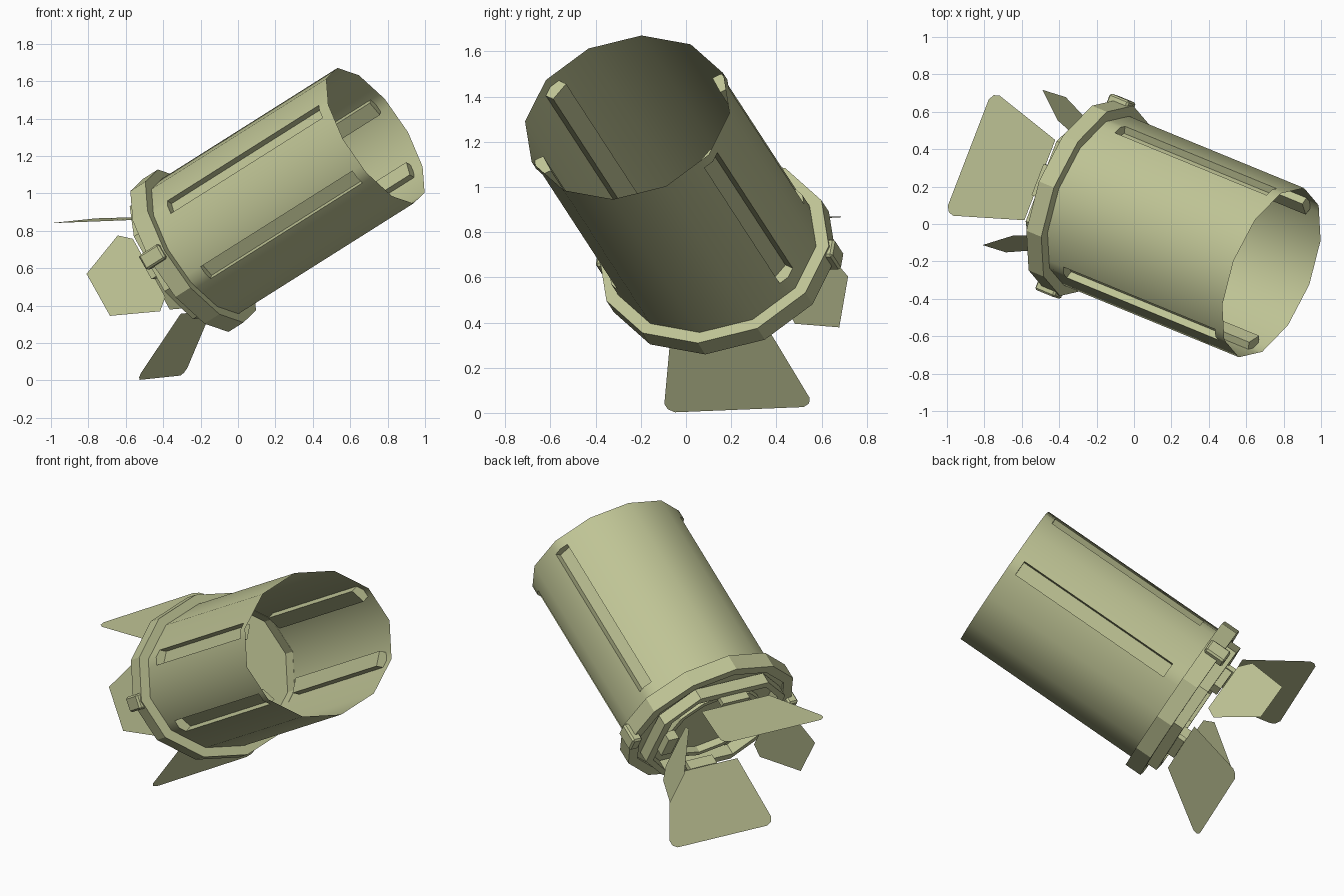
import bpy, bmesh, math
from mathutils import Vector, Matrix

if "Cube" in bpy.data.objects:
    bpy.data.objects.remove(bpy.data.objects["Cube"])

# Lamp frame: U sideways, V up across the barrel, A along the axis, origin at the open mouth
A = Vector((0.799, -0.328, 0.504)).normalized()
U = Vector((0.379, 0.925, 0)).normalized()
U = (U - A * U.dot(A)).normalized()
U = Matrix.Rotation(math.radians(2.5), 3, A) @ U     # slight roll about the axis
V = A.cross(U)
C = Vector((0.735, -0.26, 1.308))
FRAME = Matrix.Translation(C) @ Matrix((U, V, A)).transposed().to_4x4()
RU, RV, SIDES = 0.485, 0.42, 12

olive = bpy.data.materials.new("olive_paint")
olive.diffuse_color = (0.52, 0.55, 0.30, 1)
olive.use_nodes = True
olive.node_tree.nodes["Principled BSDF"].inputs["Base Color"].default_value = olive.diffuse_color


def finish(name, bm, smooth=False, fix_normals=True):
    if fix_normals:
        bmesh.ops.recalc_face_normals(bm, faces=bm.faces)
    bm.transform(FRAME)
    me = bpy.data.meshes.new(name)
    bm.to_mesh(me)
    bm.free()
    me.materials.append(olive)
    ob = bpy.data.objects.new(name, me)
    bpy.context.collection.objects.link(ob)
    if smooth:
        bpy.context.view_layer.objects.active = ob
        ob.select_set(True)
        bpy.ops.object.shade_smooth_by_angle(angle=math.radians(42))
        ob.select_set(False)
    return ob


def oval(ru, rv):
    return [Vector((ru * math.cos(math.tau * i / SIDES), rv * math.sin(math.tau * i / SIDES)))
            for i in range(SIDES)]


def octagon(hu, hv):
    return [Vector(p) for p in ((hu, -0.17), (hu, 0.17), (0.23, hv), (-0.23, hv),
                                (-hu, 0.17), (-hu, -0.17), (-0.23, -hv), (0.23, -hv))]


def ring(name, outer, inner, t0, t1):
    bm = bmesh.new()
    loops = [[bm.verts.new((p.x, p.y, t)) for p in pts]
             for pts, t in ((outer, t0), (outer, t1), (inner, t1), (inner, t0))]
    n = len(outer)
    for k in range(4):
        a, b = loops[k], loops[(k + 1) % 4]
        for i in range(n):
            j = (i + 1) % n
            bm.faces.new((a[i], a[j], b[j], b[i]))
    return finish(name, bm)


def block(name, centre, size, bevel=0.0):
    bm = bmesh.new()
    bmesh.ops.create_cube(bm, size=1, matrix=Matrix.Translation(centre) @ Matrix.Diagonal((*size, 1)))
    if bevel:
        bmesh.ops.bevel(bm, geom=bm.edges[:], offset=bevel, segments=1, affect='EDGES')
    return finish(name, bm)


# Barrel: open thin shell with four long pockets pressed into its corners
bm = bmesh.new()
levels = [-1.25, -1.075, -0.06, 0.0]
base = oval(RU, RV)
slots = (1, 5, 7, 11)
outline, slot_at = [], []
for i, p in enumerate(base):
    if i in slots:
        before = p + (base[i - 1] - p).normalized() * 0.047
        after = p + (base[(i + 1) % SIDES] - p).normalized() * 0.047
        slot_at.append(len(outline))
        outline += [before, p, after]
    else:
        outline.append(p)
n = len(outline)
rows = [[bm.verts.new((p.x, p.y, t)) for p in outline] for t in levels]
for k in range(3):
    for i in range(n):
        if k == 1 and (i in slot_at or i - 1 in slot_at):
            continue
        j = (i + 1) % n
        bm.faces.new((rows[k][i], rows[k][j], rows[k + 1][j], rows[k + 1][i]))
for s in slot_at:
    inward = -outline[s + 1].normalized() * 0.042
    low, high = rows[1][s:s + 3], rows[2][s:s + 3]
    deep = []
    for row in (low, high):
        deep.append([bm.verts.new(row[e].co + Vector((inward.x, inward.y, 0))) for e in (0, 2)])
    (a, b), (c, d) = deep
    bm.faces.new((a, b, d, c))
    bm.faces.new((low[0], a, c, high[0]))
    bm.faces.new((b, low[2], high[2], d))
    bm.faces.new((low[0], low[1], low[2], b, a))
    bm.faces.new((c, d, high[2], high[1], high[0]))
finish("barrel", bm, smooth=True, fix_normals=False)

# Collar around the lower end
ring("collar", oval(0.545, 0.474), oval(0.484, 0.419), -1.27, -1.17)

# Base plate closing the barrel
bm = bmesh.new()
bm.faces.new([bm.verts.new((p.x, p.y, -1.255)) for p in reversed(oval(0.485, 0.42))])
finish("base_plate", bm, fix_normals=False)

# Door holder frame and the lens rim inside it
ring("door_holder", octagon(0.41, 0.35), octagon(0.36, 0.305), -1.33, -1.26)
ring("lens_rim", oval(0.31, 0.28), oval(0.28, 0.25), -1.30, -1.258)

# Pivot lugs and hinge tabs
for s, side in ((1, "right"), (-1, "left")):
    block("pivot_lug_" + side, (s * 0.53, 0, -1.245), (0.065, 0.09, 0.13), 0.01)
    block("hinge_tab_" + side, (s * 0.335, 0, -1.345), (0.07, 0.14, 0.06))
for s, side in ((1, "top"), (-1, "bottom")):
    block("hinge_tab_" + side, (0, s * 0.30, -1.345), (0.18, 0.03, 0.06))


# Barn doors: half outline as (half width, offset from axis, t), mirrored to a full flap
def door(name, half, place):
    bm = bmesh.new()
    pts = [(w, r, t) for w, r, t in half] + [(-w, r, t) for w, r, t in reversed(half)]
    bm.faces.new([bm.verts.new(place(*p)) for p in pts])
    finish(name, bm, fix_normals=False)


wide = [(0.23, 0.29, -1.375), (0.345, 0.465, -1.695), (0.335, 0.478, -1.72), (0.305, 0.486, -1.735)]
narrow = [(0.18, 0.30, -1.38), (0.235, 0.329, -1.435), (0.13, 0.445, -1.655)]
for s, up, side in ((1, "top", "right"), (-1, "bottom", "left")):
    door("door_" + up, wide, lambda w, r, t: (w, s * r, t))
    door("door_" + side, narrow, lambda w, r, t: (s * r, w, t))
